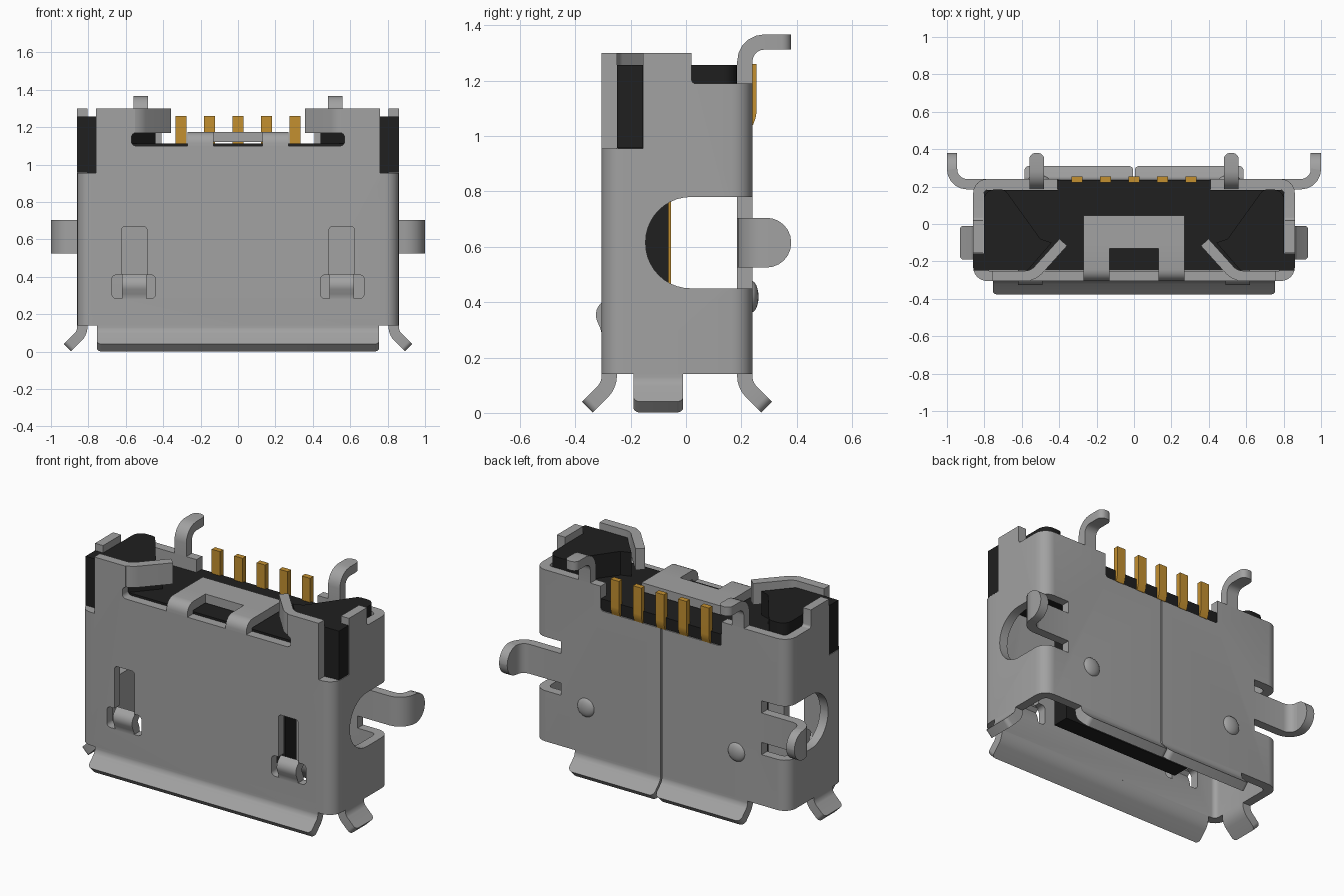
import bpy, math
from mathutils import Vector

if "Cube" in bpy.data.objects:
    bpy.data.objects.remove(bpy.data.objects["Cube"])


def material(name, rgb):
    m = bpy.data.materials.new(name)
    m.use_nodes = True
    m.diffuse_color = (*rgb, 1)
    m.node_tree.nodes["Principled BSDF"].inputs["Base Color"].default_value = (*rgb, 1)
    return m


STEEL = material("steel grey", (0.36, 0.36, 0.36))
BLACK = material("black plastic", (0.014, 0.014, 0.014))
GOLD = material("gold contact", (0.55, 0.28, 0.03))
T = 0.055           # sheet thickness
parts = []


def place(u, v, w, axis):
    return {"x": (w, u, v), "y": (u, w, v), "z": (u, v, w)}[axis]


def make(name, verts, faces, mat, mirror):
    me = bpy.data.meshes.new(name)
    me.from_pydata(verts, [], faces)
    ob = bpy.data.objects.new(name, me)
    bpy.context.collection.objects.link(ob)
    import bmesh
    bm = bmesh.new()
    bm.from_mesh(me)
    bmesh.ops.recalc_face_normals(bm, faces=bm.faces)
    bm.to_mesh(me)
    bm.free()
    if mat:
        me.materials.append(mat)
        parts.append(ob)
    if mirror:
        ob.modifiers.new("mirror", "MIRROR")
    return ob


def rounded(points, r=0, steps=6):
    """Outline with rounded corners; a point may carry its own radius."""
    out = []
    for i, p in enumerate(points):
        c = Vector(p[:2])
        a = Vector(points[i - 1][:2]) - c
        b = Vector(points[(i + 1) % len(points)][:2]) - c
        rad = min(p[2] if len(p) > 2 else r, a.length * 0.495, b.length * 0.495)
        if rad <= 0:
            out.append(c)
            continue
        a.normalize()
        b.normalize()
        for k in range(steps + 1):
            t = math.pi / 2 * k / steps
            out.append(c + rad * (a * (1 - math.sin(t)) + b * (1 - math.cos(t))))
    return out


def prism(name, points, axis, lo, hi, mat=None, mirror=False, r=0, steps=6):
    o = rounded(points, r, steps)
    n = len(o)
    verts = [place(p.x, p.y, w, axis) for w in (lo, hi) for p in o]
    faces = [list(range(n)), list(range(n, 2 * n))]
    faces += [(i, (i + 1) % n, n + (i + 1) % n, n + i) for i in range(n)]
    return make(name, verts, faces, mat, mirror)


def rect(u0, u1, v0, v1):
    return [(u0, v0), (u1, v0), (u1, v1), (u0, v1)]


def strip(name, path, axis, lo, hi, mirror=False, end=0, bend=0.05):
    """Bent sheet strip along a path, with its free end rounded by radius end."""
    pts = [Vector(path[0])]
    for i in range(1, len(path) - 1):
        c = Vector(path[i])
        a, b = Vector(path[i - 1]) - c, Vector(path[i + 1]) - c
        rad = min(bend, a.length * 0.49, b.length * 0.49)
        a.normalize()
        b.normalize()
        for k in range(6):
            t = math.pi / 2 * k / 5
            pts.append(c + rad * (a * (1 - math.sin(t)) + b * (1 - math.cos(t))))
    last, d = Vector(path[-1]), (Vector(path[-1]) - pts[-1]).normalized()
    rings = [(p, 0) for p in pts]
    if end:
        for k in range(7):
            t = math.pi / 2 * k / 6
            rings.append((last - d * end * (1 - math.sin(t)), end * (1 - math.cos(t)) * 0.98))
    else:
        rings.append((last, 0))
    verts, faces = [], []
    for i, (p, inset) in enumerate(rings):
        q0, q1 = rings[max(i - 1, 0)][0], rings[min(i + 1, len(rings) - 1)][0]
        t = (q1 - q0).normalized()
        n = Vector((-t.y, t.x)) * T / 2
        for q, w in ((p + n, lo + inset), (p + n, hi - inset),
                     (p - n, hi - inset), (p - n, lo + inset)):
            verts.append(place(q.x, q.y, w, axis))
    for i in range(len(rings) - 1):
        for j in range(4):
            k = (j + 1) % 4
            faces.append((4 * i + j, 4 * i + k, 4 * i + 4 + k, 4 * i + 4 + j))
    m = len(verts)
    faces += [(0, 1, 2, 3), (m - 4, m - 3, m - 2, m - 1)]
    return make(name, verts, faces, STEEL, mirror)


# Shell: rounded tube, then all openings cut out
shell = prism("shell", rect(-0.86, 0.86, -0.305, 0.24), "z", 0.14, 1.30, STEEL, r=0.075)
cuts = [
    prism("cut_inside", rect(-0.805, 0.805, -0.25, 0.185), "z", 0, 1.5, r=0.03),
    prism("cut_front_corner", rect(0.76, 1, 0.955, 1.5), "y", -0.5, -0.155, mirror=True),
    prism("cut_front_top", rect(-0.55, 0.55, 1.14, 1.5), "y", -0.5, -0.1),
    prism("cut_front_slot", rect(-0.57, 0.57, 1.10, 1.17), "y", -0.5, -0.1, r=0.025),
    prism("cut_rear_top", [(0.02, 1.19, 0.015), (0.5, 1.19), (0.5, 1.5), (0.02, 1.5)], "x", -1.2, 1.2),
    prism("cut_pin_gap", rect(-0.41, 0.41, 1.04, 1.5), "y", 0.1, 0.5, r=0.02),
    prism("cut_side_hole", [(-0.146, 0.45, 0.163), (0.5, 0.45), (0.5, 0.78), (-0.146, 0.78, 0.163)],
          "x", 0.78, 1.2, mirror=True, steps=10),
    prism("cut_tab_slots", rect(0.68, 1.2, 0.45, 0.78), "y", 0.14, 0.5, mirror=True),
    prism("cut_window", rect(0.487, 0.623, 0.35, 0.67), "y", -0.5, -0.2, mirror=True, r=0.02),
    prism("cut_window_foot", rect(0.44, 0.675, 0.285, 0.41), "y", -0.5, -0.2, mirror=True, r=0.025),
    prism("cut_seam", rect(-0.005, 0.005, 0, 1.2), "y", 0.1, 0.5),
]
for c in cuts:
    c.hide_render = True
    b = shell.modifiers.new(c.name, "BOOLEAN")
    b.operation, b.solver, b.object = "DIFFERENCE", "EXACT", c
bpy.context.view_layer.update()
deps = bpy.context.evaluated_depsgraph_get()
cut_mesh = bpy.data.meshes.new_from_object(shell.evaluated_get(deps))
shell.modifiers.clear()
shell.data = cut_mesh
shell.data.materials.clear()
shell.data.materials.append(STEEL)
for c in cuts:
    bpy.data.objects.remove(c)

# Flared lips around the mouth
strip("front_lip", [(-0.2775, 0.16), (-0.2775, 0.10), (-0.357, 0.021)], "x", -0.755, 0.755, end=0.025)
strip("back_lip", [(0.2125, 0.16), (0.2125, 0.10), (0.292, 0.021)], "x", 0.005, 0.585, True, end=0.03)
strip("side_lip", [(0.8325, 0.16), (0.8325, 0.10), (0.912, 0.021)], "y", -0.19, -0.01, True, end=0.025)

# Solder tabs at the sides and legs at the back
strip("side_tab", [(0.67, 0.2125), (0.9725, 0.2125), (0.9725, 0.38)], "z", 0.525, 0.705, True, 0.09, 0.08)
strip("top_leg", [(0.2125, 1.15), (0.2125, 1.34), (0.38, 1.34)], "x", 0.48, 0.56, True, 0.035, 0.07)

# Bent clamps that hold the insulator
strip("corner_clamp", [(0.62, -0.2775), (0.54, -0.2775), (0.378, -0.098)], "z", 1.17, 1.30, True)
strip("centre_clamp_leg", [(-0.2775, 1.08), (-0.2775, 1.1475), (-0.12, 1.1475)], "x", 0.13, 0.27, True)
prism("centre_clamp", rect(-0.27, 0.27, -0.13, 0.045), "z", 1.12, 1.175, STEEL)

# Latch springs in the front windows, dimples at the back
strip("latch_spring", [(-0.2775, 0.26), (-0.2775, 0.30), (-0.304, 0.362), (-0.268, 0.395)],
      "x", 0.49, 0.62, True, bend=0.02)
for s, side in ((1, "left"), (-1, "right")):
    bpy.ops.mesh.primitive_uv_sphere_add(segments=24, ring_count=12, radius=1, location=(s * 0.51, 0.235, 0.42))
    d = bpy.context.object
    d.name = side + "_dimple"
    d.scale = (0.058, 0.027, 0.058)
    d.data.materials.append(STEEL)
    parts.append(d)

# Black insulator: base, raised corner blocks and contact tongue
prism("insulator_base", [(-0.803, -0.248), (0.803, -0.248), (0.803, 0.183, 0.07), (0.41, 0.183),
      (0.41, 0.236), (-0.41, 0.236), (-0.41, 0.183), (-0.803, 0.183, 0.07)], "z", 1.042, 1.112, BLACK)
prism("insulator_core", rect(-0.803, 0.803, -0.248, 0.183), "z", 0.93, 1.045, BLACK)
prism("insulator_corner", [(0.57, -0.249), (0.858, -0.249), (0.858, -0.157), (0.803, -0.157),
      (0.803, 0.184, 0.07), (0.69, 0.184, 0.02), (0.50, -0.08), (0.44, -0.10)],
      "z", 0.957, 1.257, BLACK, True)
prism("tongue", rect(-0.44, 0.44, -0.17, -0.064), "z", 0.25, 0.95, BLACK)

# Five gold contacts, each with a back pin and a strip on the tongue
for i in range(5):
    x = (i - 2) * 0.1525
    prism(f"pin_{i + 1}", [(0.222, 1.035), (0.242, 1.04), (0.255, 1.075, 0.02), (0.255, 1.26), (0.222, 1.26)],
          "x", x - 0.0285, x + 0.0285, GOLD)
    prism(f"contact_{i + 1}", rect(-0.07, -0.055, 0.27, 0.94), "x", x - 0.0285, x + 0.0285, GOLD)

# Smooth the bends, keep cut edges sharp
bpy.ops.object.select_all(action="DESELECT")
for ob in parts:
    ob.select_set(True)
bpy.context.view_layer.objects.active = shell
bpy.ops.object.shade_smooth_by_angle(angle=math.radians(30))
